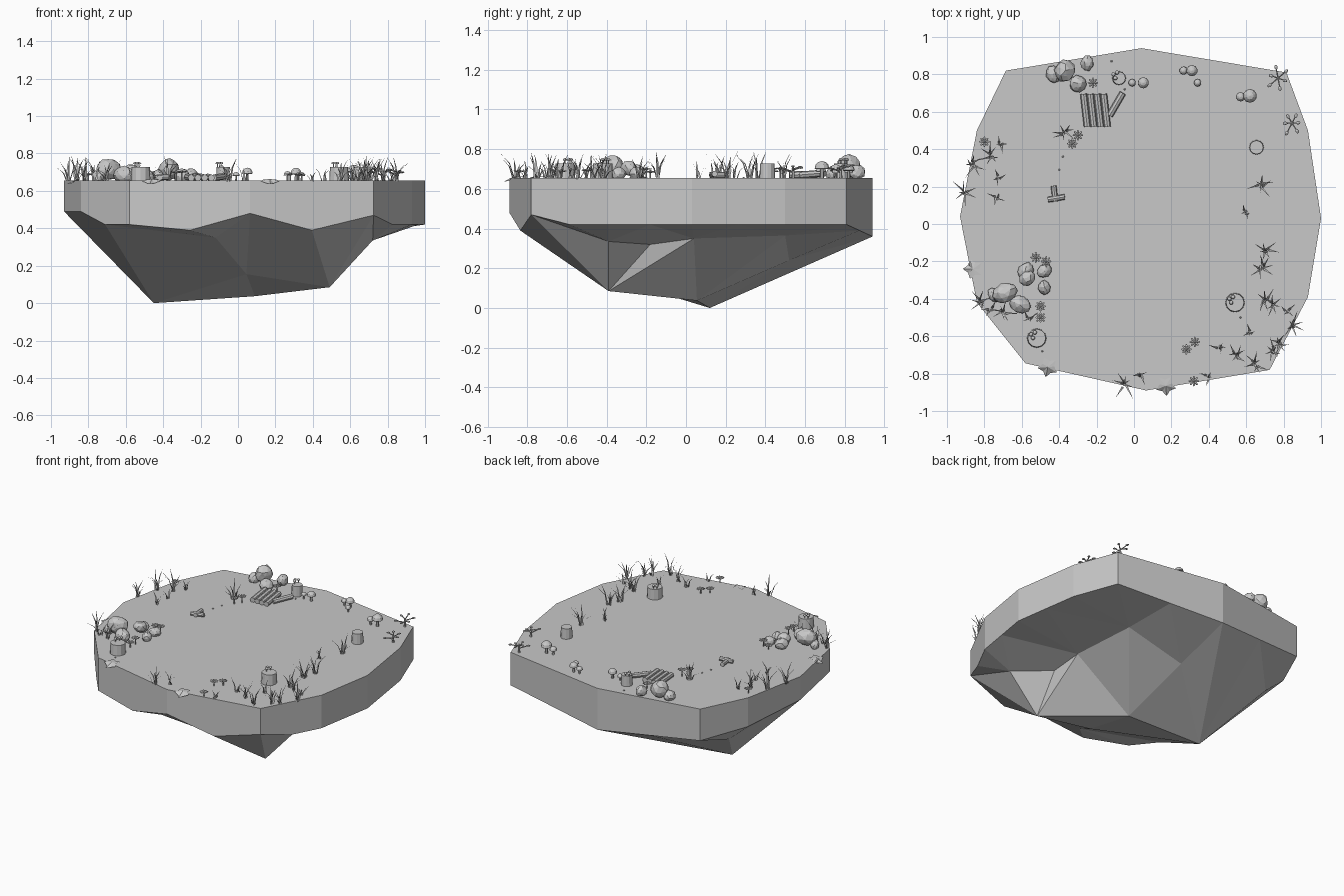
import bpy, bmesh, math, random
from mathutils import Vector, Matrix
from mathutils.geometry import delaunay_2d_cdt

random.seed(4)
uni = random.uniform
if "Cube" in bpy.data.objects:
    bpy.data.objects.remove(bpy.data.objects["Cube"])

stone_grey = bpy.data.materials.new("stone_grey")
stone_grey.use_nodes = True
GREY = (0.58, 0.58, 0.58, 1)
stone_grey.diffuse_color = GREY
stone_grey.node_tree.nodes["Principled BSDF"].inputs["Base Color"].default_value = GREY
TOP = 0.655


def finish(bm, name):
    mesh = bpy.data.meshes.new(name)
    bm.to_mesh(mesh)
    bm.free()
    mesh.materials.append(stone_grey)
    obj = bpy.data.objects.new(name, mesh)
    bpy.context.collection.objects.link(obj)


def place(x, y, z=TOP, angle=0.0):
    return Matrix.Translation((x, y, z)) @ Matrix.Rotation(angle, 4, "Z")


def rod(bm, a, b, r1, r2, sides=6):
    """Tapered cylinder between two points."""
    a, b = Vector(a), Vector(b)
    turn = (b - a).to_track_quat("Z", "Y").to_matrix().to_4x4()
    bmesh.ops.create_cone(bm, cap_ends=True, segments=sides, radius1=r1, radius2=r2,
                          depth=(b - a).length,
                          matrix=Matrix.Translation((a + b) / 2) @ turn)


# Island slab: corner x, y and lower height of the cliff
rim = [(0.04, 0.94, 0.36), (-0.685, 0.82, 0.43), (-0.84, 0.5, 0.45), (-0.93, 0.04, 0.49),
       (-0.84, -0.42, 0.49), (-0.58, -0.745, 0.42), (0.065, -0.89, 0.48), (0.725, -0.78, 0.47),
       (0.93, -0.39, 0.42), (1.0, 0.03, 0.42), (0.93, 0.5, 0.42), (0.815, 0.81, 0.42)]
ring = []
for i, p in enumerate(rim):
    q = Vector(rim[(i + 1) % len(rim)])
    mid = (Vector(p) + q) / 2
    mid.z = 0.39 if 5 <= i <= 6 else 0.42 if i in (4, 7) else mid.z
    ring += [Vector(p), mid]
# Underside points, and creases between them and to the cliff ring
keel = [Vector(p) for p in [(-0.45, 0.12, 0), (0.49, -0.39, 0.085), (0.09, 0.055, 0.037),
                            (0.045, -0.39, 0.155), (0.72, -0.39, 0.335), (0.52, -0.18, 0.32),
                            (0.51, 0.04, 0.35), (0.46, 0.5, 0.365), (0.04, 0.52, 0.24),
                            (-0.12, -0.69, 0.35), (-0.69, 0.5, 0.32)]]
n = len(ring)
points = ring + keel
creases = [(0, 2), (2, 1), (2, 3), (3, 0), (3, 1), (1, 4), (1, 5), (4, 5), (5, 6), (1, 6),
           (2, 6), (3, 9), (6, 7), (7, 8), (2, 8), (0, 8), (0, 10), (0, 9)]
spokes = [(12, 3), (13, 3), (13, 1), (14, 1), (14, 4), (16, 4), (18, 6), (20, 7), (4, 10), (0, 0)]
edges = ([(i, (i + 1) % n) for i in range(n)] + [(n + a, n + b) for a, b in creases]
         + [(a, n + b) for a, b in spokes])
flat = delaunay_2d_cdt([p.to_2d() for p in points], edges, [], 1, 0.0001)
bm = bmesh.new()
low = []
for co, orig in zip(flat[0], flat[3]):
    z = points[orig[0]].z if orig else 0.3
    low.append(bm.verts.new((co.x, co.y, z)))
for f in flat[2]:
    bm.faces.new([low[i] for i in f])
lookup = {o: low[i] for i, orig in enumerate(flat[3]) for o in orig}
lip = [bm.verts.new((p.x, p.y, TOP)) for p in ring]
for i in range(n):
    j = (i + 1) % n
    bm.faces.new([lookup[i], lookup[j], lip[j], lip[i]])
bm.faces.new(lip)
bmesh.ops.recalc_face_normals(bm, faces=bm.faces)
finish(bm, "island")

# Boulders: x, y, radius, height of centre
boulders = [(-0.37, 0.82, 0.06, 0.06), (-0.25, 0.86, 0.04, 0.03), (-0.43, 0.8, 0.04, 0.02),
            (-0.3, 0.75, 0.045, 0.02), (-0.69, -0.37, 0.06, 0.06), (-0.58, -0.25, 0.04, 0.03),
            (-0.57, -0.29, 0.04, 0.05), (-0.61, -0.43, 0.05, 0.03), (-0.75, -0.38, 0.035, 0.02),
            (-0.48, -0.25, 0.036, 0.02), (-0.48, -0.34, 0.036, 0.02)]
bm = bmesh.new()
for x, y, r, h in boulders:
    shape = place(x, y, TOP + h, uni(0, 6)) @ Matrix.Diagonal((uni(1, 1.2), uni(0.85, 1), 0.95, 1))
    made = bmesh.ops.create_icosphere(bm, subdivisions=2, radius=r, matrix=shape)["verts"]
    for v in made:
        v.co += Vector((uni(-1, 1), uni(-1, 1), uni(-1, 1))) * r * 0.07
finish(bm, "boulders")


# Mushrooms: stem with a domed cap
def mushroom(bm, x, y, r, z=TOP, height=1.3):
    h = r * height
    rod(bm, (x, y, z), (x, y, z + h), r * 0.3, r * 0.22)
    made = bmesh.ops.create_uvsphere(bm, u_segments=10, v_segments=6, radius=r,
                                     matrix=place(x, y, z + h))["verts"]
    for v in made:
        v.co.z = max(v.co.z, z + h - r * 0.1)


bm = bmesh.new()
for x, y, r in [(0.05, 0.755, 0.03), (-0.01, 0.755, 0.02), (0.31, 0.82, 0.03),
                (0.265, 0.82, 0.022), (0.34, 0.755, 0.02), (0.62, 0.685, 0.037),
                (0.57, 0.68, 0.025)]:
    mushroom(bm, x, y, r)
finish(bm, "mushrooms")

# Stumps, some with tiny mushrooms on the cut
bm = bmesh.new()
caps = bmesh.new()
for x, y, bare, r in [(0.655, 0.41, True, 0.039), (0.54, -0.42, False, 0.052),
                      (-0.08, 0.78, False, 0.037), (-0.52, -0.61, False, 0.052)]:
    rod(bm, (x, y, TOP), (x, y, TOP + 0.073), r, r * 0.93, 12)
    if not bare:
        for dx, dy in [(-0.03, 0.02), (-0.01, 0.03), (-0.02, 0)]:
            mushroom(caps, x + dx, y + dy, 0.011, TOP + 0.07, 1.8)
finish(bm, "stumps")
finish(caps, "stump_mushrooms")

# Log pile, leaning log and small crossed sticks
bm = bmesh.new()
for i in range(4):
    x = -0.27 + i * 0.036
    rod(bm, (x + 0.02, 0.52, TOP + 0.015), (x, 0.695, TOP + 0.02), 0.018, 0.018, 8)
rod(bm, (-0.13, 0.58, TOP + 0.015), (-0.06, 0.7, TOP + 0.025), 0.018, 0.018, 8)
rod(bm, (-0.42, 0.12, TOP + 0.015), (-0.43, 0.205, TOP + 0.015), 0.015, 0.015, 8)
rod(bm, (-0.46, 0.13, TOP + 0.015), (-0.37, 0.145, TOP + 0.02), 0.015, 0.015, 8)
finish(bm, "logs")

# Pebbles and chips
bm = bmesh.new()
for x, y in [(-0.38, 0.36), (-0.4, 0.29), (-0.49, -0.68), (0.57, -0.5), (-0.12, 0.87), (-0.05, 0.72)]:
    bmesh.ops.create_icosphere(bm, subdivisions=1, radius=0.006, matrix=place(x, y))
finish(bm, "pebbles")


# Grass tufts: bent two-segment blades
def blade(bm, x, y, angle, length, lean, width=0.006):
    out = Vector((math.cos(angle), math.sin(angle), 0))
    side = Vector((-out.y, out.x, 0)) * width
    base = Vector((x, y, TOP - 0.005))
    mid = base + out * lean * 0.35 + Vector((0, 0, length * 0.6))
    tip = base + out * lean + Vector((0, 0, length))
    a, b, c, d, e = [bm.verts.new(p) for p in (base - side, base + side, mid + side * 0.7,
                                               mid - side * 0.7, tip)]
    bm.faces.new((a, b, c, d))
    bm.faces.new((d, c, e))


tall = [(-0.37, 0.49), (-0.77, 0.36), (-0.86, 0.32), (-0.91, 0.17), (-0.82, -0.42),
        (-0.7, -0.47), (0.68, 0.21), (0.71, -0.14), (0.68, -0.23), (0.7, -0.4), (0.74, -0.43),
        (0.85, -0.54), (0.78, -0.64), (0.55, -0.7), (0.65, -0.75), (0.74, -0.68), (-0.05, -0.86)]
short = [(-0.71, 0.42), (-0.73, 0.25), (-0.73, 0.14), (0.6, 0.06), (0.61, -0.58), (0.46, -0.66),
         (0.82, -0.46), (0.4, -0.82), (0.03, -0.81), (-0.56, -0.5), (-0.77, -0.46)]
for name, spots, size, count in [("tall_grass", tall, 0.12, 7), ("short_grass", short, 0.08, 4)]:
    bm = bmesh.new()
    for x, y in spots:
        turn = uni(0, 6)
        for k in range(count):
            blade(bm, x + uni(-0.012, 0.012), y + uni(-0.012, 0.012),
                  turn + k * math.tau / count + uni(-0.3, 0.3),
                  size * uni(0.45, 1.2), size * uni(0.3, 0.7))
    finish(bm, name)

# Flowers: stem, heart and a ring of petals
bm = bmesh.new()
for x, y in [(-0.8, 0.44), (-0.22, 0.755), (-0.33, 0.43), (-0.3, 0.475), (-0.525, -0.18),
             (-0.47, -0.2), (-0.5, -0.44), (-0.5, -0.5), (0.325, -0.63), (0.28, -0.67),
             (0.32, -0.84)]:
    z = TOP + uni(0.03, 0.05)
    rod(bm, (x, y, TOP), (x, y, z), 0.004, 0.004, 5)
    bmesh.ops.create_icosphere(bm, subdivisions=1, radius=0.01, matrix=place(x, y, z))
    for k in range(8):
        a = k * math.tau / 8
        shape = place(x, y, z, a) @ Matrix.Translation((0.017, 0, 0)) @ Matrix.Diagonal((1, 0.5, 0.3, 1))
        bmesh.ops.create_icosphere(bm, subdivisions=1, radius=0.013, matrix=shape)
finish(bm, "flowers")

# Saplings: thin trunk, side twigs and leaf buds
bm = bmesh.new()
for x, y, h in [(0.77, 0.78, 0.06), (0.845, 0.54, 0.055)]:
    rod(bm, (x, y, TOP), (x, y, TOP + h), 0.008, 0.005)
    for k in range(6):
        a = k * math.tau / 6 + x * 5
        start = Vector((x, y, TOP + h * (0.5 + 0.08 * k)))
        end = start + Vector((math.cos(a), math.sin(a), 0.25)) * uni(0.03, 0.065)
        rod(bm, start, end, 0.004, 0.003, 5)
        shape = place(*end, a) @ Matrix.Diagonal((1.3, 0.9, 0.5, 1))
        bmesh.ops.create_icosphere(bm, subdivisions=1, radius=0.011, matrix=shape)
finish(bm, "saplings")

# Fallen leaves draped over the rim
bm = bmesh.new()
for x, y, a in [(-0.86, -0.24, math.pi), (-0.46, -0.765, -1.8), (0.17, -0.865, -1.5)]:
    verts = []
    for k in range(10):
        r = 0.055 if k % 2 == 0 else 0.034
        c, s = math.cos(k * math.pi / 5), math.sin(k * math.pi / 5)
        p = place(x, y, TOP + 0.006, a) @ Vector((r * c, r * s, -0.025 * max(0, c)))
        verts.append(bm.verts.new(p))
    heart = bm.verts.new((x, y, TOP + 0.008))
    for k in range(10):
        bm.faces.new((heart, verts[k], verts[(k + 1) % 10]))
finish(bm, "fallen_leaves")
